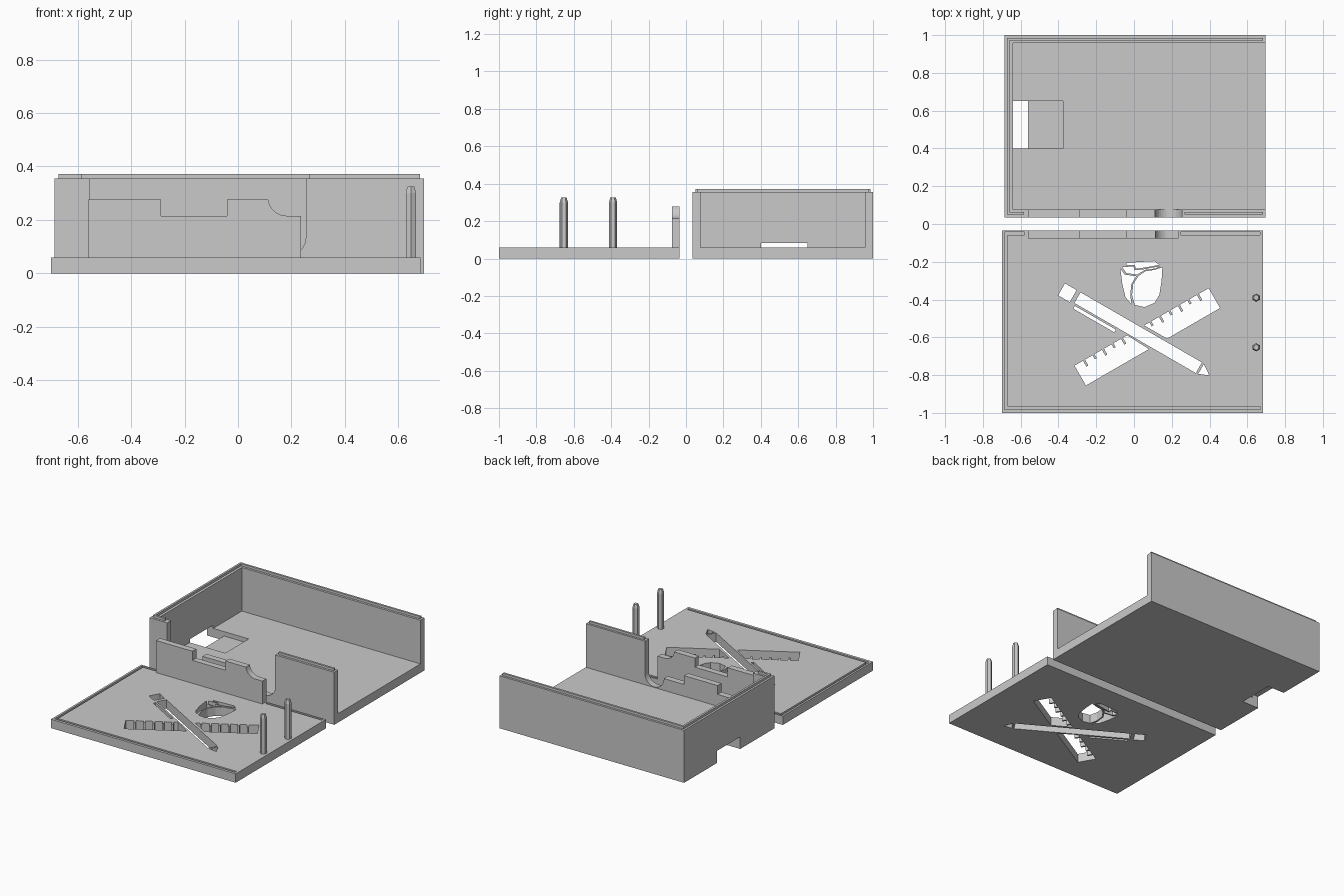
import bpy
import bmesh
from math import cos, sin, pi, radians

if "Cube" in bpy.data.objects:
    bpy.data.objects.remove(bpy.data.objects["Cube"], do_unlink=True)

GREY = (0.59, 0.59, 0.59, 1)
mat = bpy.data.materials.new("matte grey")
mat.use_nodes = True
mat.diffuse_color = GREY
mat.node_tree.nodes["Principled BSDF"].inputs["Base Color"].default_value = GREY


def prism(bm, points, low, high, axis="z"):
    """Closed solid from a profile, along z (xy points) or along y (xz points)."""
    pairs = list(zip(points, points[1:] + points[:1]))
    area = sum(p[0] * q[1] - q[0] * p[1] for p, q in pairs)
    if (area < 0) == (axis == "z"):
        points = points[::-1]

    def ring(t):
        return [bm.verts.new((p[0], p[1], t) if axis == "z" else (p[0], t, p[1]))
                for p in points]
    bottom, top = ring(low), ring(high)
    bm.faces.new(bottom[::-1])
    bm.faces.new(top)
    for i in range(len(points)):
        j = (i + 1) % len(points)
        bm.faces.new((bottom[i], bottom[j], top[j], top[i]))


def rect(a0, a1, b0, b1):
    return [(a0, b0), (a1, b0), (a1, b1), (a0, b1)]


def finish(bm, name):
    mesh = bpy.data.meshes.new(name)
    bm.to_mesh(mesh)
    bm.free()
    mesh.materials.append(mat)
    obj = bpy.data.objects.new(name, mesh)
    bpy.context.collection.objects.link(obj)
    return obj


def solid(name, *args):
    bm = bmesh.new()
    prism(bm, *args)
    return finish(bm, name)


def carve(obj, *args):
    """Subtract one prism from obj and discard the cutter."""
    cutter = solid("cutter", *args)
    cutter.hide_render = True
    mod = obj.modifiers.new("cut", "BOOLEAN")
    mod.operation, mod.solver, mod.object = "DIFFERENCE", "EXACT", cutter
    graph = bpy.context.evaluated_depsgraph_get()
    mesh = bpy.data.meshes.new_from_object(obj.evaluated_get(graph))
    obj.modifiers.clear()
    if len(mesh.polygons) > 0:
        obj.data = mesh
    bpy.data.objects.remove(cutter, do_unlink=True)


def rail(x, y, gap, width):
    """Outlines of the lip or groove: a C and the short run past its front gap."""
    (x0, x1), (front, back) = x, y
    step = width if back > front else -width
    long_run = [(x0, front), (gap[0], front), (gap[0], front + step),
                (x0 + width, front + step), (x0 + width, back - step),
                (x1, back - step), (x1, back), (x0, back)]
    return long_run, rect(gap[1], x1, front, front + step)


def arc(x, z, radius, start, end, steps):
    return [(x + radius * cos(a), z + radius * sin(a))
            for a in [start + (end - start) * i / steps for i in range(steps + 1)]]


# Tray: floor and three walls, open on the left
tray = solid("tray", rect(-0.686, 0.696, 0.035, 1.0), 0, 0.355)
carve(tray, rect(-0.641, 0.8, 0.077, 0.957), 0.06, 0.5)

# Front wall opening with steps and a rounded cable slot
opening = [(-0.555, 0.5), (-0.555, 0.14), (-0.29, 0.14), (-0.29, 0.2),
           (-0.04, 0.2), (-0.04, 0.14), (0.112, 0.14)]
opening += arc(0.183, 0.135, 0.071, pi, 2 * pi, 16) + [(0.254, 0.5)]
carve(tray, opening, 0.0, 0.12, "y")

# Port notch through the side wall and the shallow recess beside it
carve(tray, rect(-0.8, -0.56, 0.4, 0.65), -0.1, 0.082)
carve(tray, rect(-0.57, -0.375, 0.4, 0.65), 0.03, 0.082)

# Raised lip on the tray walls
bm = bmesh.new()
for outline in rail((-0.672, 0.682), (0.05, 0.986), (-0.583, 0.268), 0.014):
    prism(bm, outline, 0.355, 0.371)
finish(bm, "tray_lip")

# Lid plate with the matching groove
lid = solid("lid", rect(-0.7, 0.683, -1.0, -0.035), 0, 0.06)
for outline in rail((-0.686, 0.667), (-0.043, -0.982), (-0.58, 0.247), 0.015):
    carve(lid, outline, 0.042, 0.08)


def frame(origin, degrees):
    """Map (along, across) to xy for a tilted tool."""
    c, s = cos(radians(degrees)), sin(radians(degrees))
    return lambda pts: [(origin[0] + a * c + b * s, origin[1] + a * s - b * c)
                        for a, b in pts]


def ticked(start, end, ticks):
    """Upper ruler edge with teeth of alternating length."""
    edge = [(start, 0)]
    for k in ticks:
        u, depth = 0.058 * k, 0.036 if k % 2 else 0.024
        edge += [(u - 0.006, 0), (u - 0.006, depth), (u + 0.006, depth), (u + 0.006, 0)]
    return edge + [(end, 0)]


# Pencil cutout: eraser, body, highlight slot and tip
pencil = frame((-0.283, -0.362), -30)
cutouts = [pencil(shape) for shape in (
    rect(-0.095, -0.024, 0, 0.073), rect(0, 0.742, 0, 0.065),
    rect(0.01, 0.26, 0.077, 0.094), [(0.755, 0.002), (0.81, 0.04), (0.755, 0.062)])]

# Ruler cutout: two halves either side of the pencil
ruler = frame((-0.315, -0.75), 30)
cutouts += [
    ruler(ticked(0, 0.322, range(1, 6)) + [(0.385, 0.121), (0, 0.121)]),
    ruler(ticked(0.426, 0.82, range(8, 14)) + [(0.82, 0.121), (0.496, 0.121)])]

# Flower bud cutout: petals separated by thin ribs
cutouts += [
    [(-.072, -.235), (-.05, -.268), (.012, -.276), (-.014, -.318), (-.02, -.376),
     (-.014, -.424), (-.045, -.388), (-.062, -.318)],
    [(.023, -.276), (.06, -.25), (.108, -.243), (.15, -.23), (.146, -.302), (.134, -.376),
     (.108, -.418), (.055, -.44), (.004, -.428), (-.01, -.376), (-.004, -.318)],
    [(-.062, -.229), (-.004, -.224), (.004, -.245), (.05, -.24), (.103, -.23), (.14, -.224),
     (.108, -.236), (.056, -.243), (.018, -.268), (-.04, -.26)],
    [(-.04, -.206), (.03, -.201), (.108, -.197), (.134, -.216), (.098, -.223),
     (.045, -.232), (.01, -.237), (.004, -.217), (-.04, -.218)],
]
for shape in cutouts:
    carve(lid, shape, -0.05, 0.1)

# Stepped panel standing on the lid, with a concave cable corner
panel = [(-0.56, 0.06), (-0.56, 0.277), (-0.288, 0.277), (-0.288, 0.215),
         (-0.042, 0.215), (-0.042, 0.277)]
panel += arc(0.183, 0.286, 0.071, pi + 0.127, 1.5 * pi, 8)
panel += [(0.236, 0.215), (0.236, 0.06)]
solid("lid_front_panel", panel, -0.076, -0.035, "y")

# Hexagonal pins with tapered tips
for side, y in (("front", -0.653), ("back", -0.39)):
    bm = bmesh.new()
    rings = []
    for radius, z in ((0.022, 0.06), (0.022, 0.3), (0.015, 0.325)):
        rings.append([bm.verts.new((0.647 + radius * cos(pi / 6 + pi / 3 * i),
                                    y + radius * sin(pi / 6 + pi / 3 * i), z)) for i in range(6)])
    for low, high in zip(rings, rings[1:]):
        for i in range(6):
            j = (i + 1) % 6
            bm.faces.new((low[i], low[j], high[j], high[i]))
    bm.faces.new(rings[0][::-1])
    bm.faces.new(rings[-1])
    finish(bm, side + "_pin")
